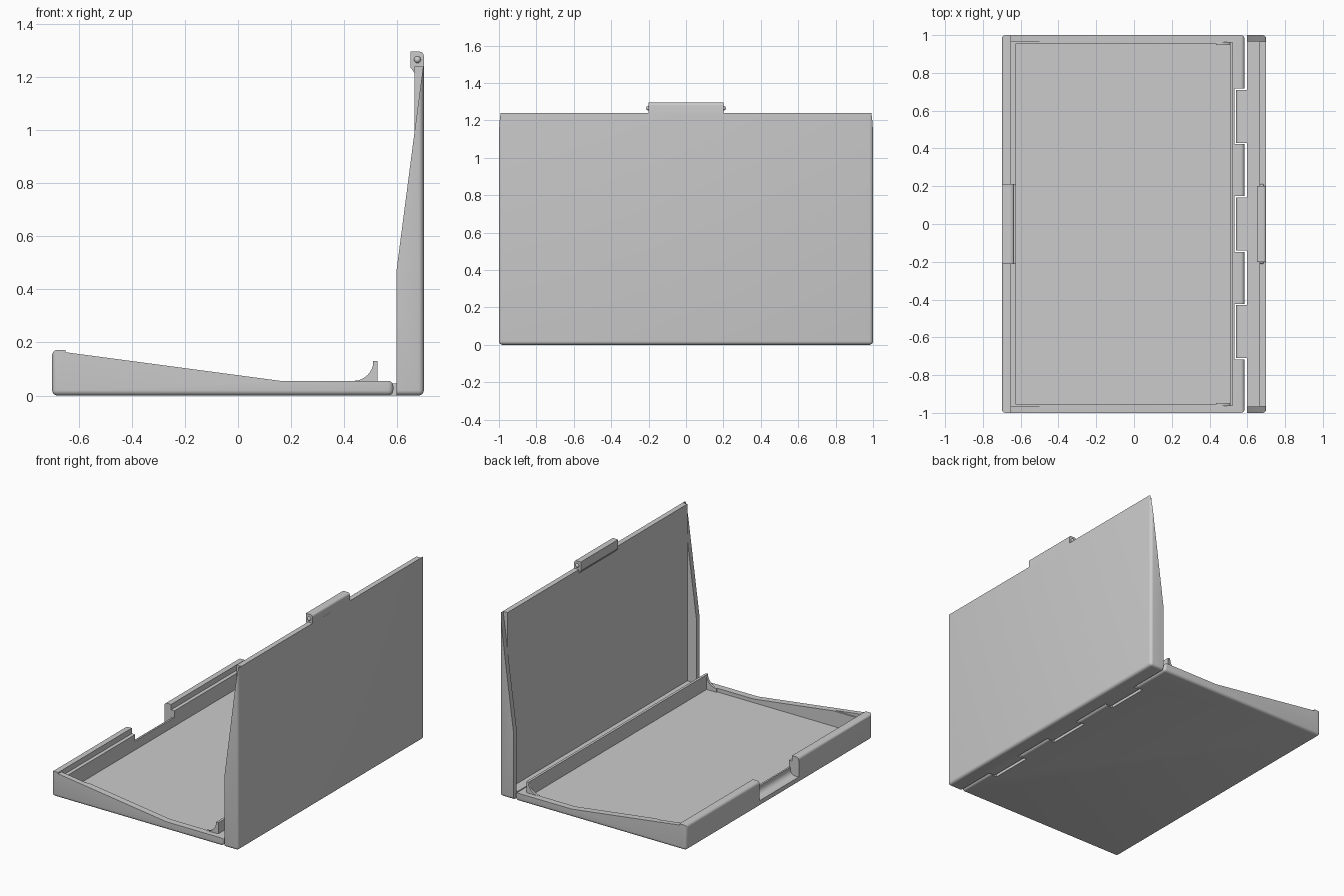
import bpy, bmesh, math
from mathutils import Vector

cube = bpy.data.objects.get("Cube")
if cube:
    bpy.data.objects.remove(cube, do_unlink=True)

grey = bpy.data.materials.new("plain grey")
grey.use_nodes = True
colour = (0.6, 0.6, 0.6, 1)
grey.diffuse_color = colour
grey.node_tree.nodes["Principled BSDF"].inputs["Base Color"].default_value = colour


def prism(name, profile, y0, y1, rounded=None, radius=0.02):
    """Extrude an xz profile along y, rounding the edges chosen by a rule."""
    bm = bmesh.new()
    face = bm.faces.new([bm.verts.new((x, y0, z)) for x, z in profile])
    ext = bmesh.ops.extrude_face_region(bm, geom=[face])
    bmesh.ops.translate(bm, vec=(0, y1 - y0, 0),
                        verts=[g for g in ext["geom"] if isinstance(g, bmesh.types.BMVert)])
    bmesh.ops.recalc_face_normals(bm, faces=bm.faces)
    if rounded:
        edges = [e for e in bm.edges if rounded(e.verts[0].co, e.verts[1].co)]
        bmesh.ops.bevel(bm, geom=edges, offset=radius, segments=5,
                        profile=0.5, affect='EDGES', clamp_overlap=True)
    mesh = bpy.data.meshes.new(name)
    bm.to_mesh(mesh)
    bm.free()
    mesh.materials.append(grey)
    ob = bpy.data.objects.new(name, mesh)
    bpy.context.collection.objects.link(ob)
    return ob


def box(name, x0, x1, y0, y1, z0, z1):
    return prism(name, [(x0, z0), (x1, z0), (x1, z1), (x0, z1)], y0, y1)


def arc(cx, cz, r, a0, a1, n=8):
    angles = [math.radians(a0 + (a1 - a0) * i / n) for i in range(n + 1)]
    return [(cx + r * math.cos(a), cz + r * math.sin(a)) for a in angles]


def cut(target, cutter):
    mod = target.modifiers.new("cut", 'BOOLEAN')
    mod.operation, mod.solver, mod.object = 'DIFFERENCE', 'EXACT', cutter
    bpy.context.view_layer.objects.active = target
    bpy.ops.object.modifier_apply(modifier=mod.name)
    bpy.data.objects.remove(cutter, do_unlink=True)


def smooth(ob):
    bpy.ops.object.select_all(action='DESELECT')
    ob.select_set(True)
    bpy.context.view_layer.objects.active = ob
    bpy.ops.object.shade_smooth_by_angle(angle=math.radians(30))


# Tray: wedge-sided body with rounded base, corners and outer rims
def tray_edges(a, b):
    base = max(a.z, b.z) < 0.001
    corner = abs(a.x - b.x) < 0.001 and abs(a.y - b.y) < 0.001 and (a.x < -0.69 or a.x > 0.58)
    rim = abs(a.x - b.x) < 0.001 and abs(a.y - b.y) > 1 and (a.x < -0.69 or a.x > 0.58)
    return base or corner or rim


tray = prism("tray", [(-0.7, 0), (0.585, 0), (0.585, 0.055), (0.16, 0.055),
                      (-0.65, 0.163), (-0.65, 0.172), (-0.7, 0.172)], -1, 1, tray_edges)
cut(tray, box("pocket", -0.625, 0.508, -0.955, 0.955, 0.03, 0.4))
cut(tray, box("pocket_ledge", -0.65, 0.3, -0.965, 0.965, 0.135, 0.4))

# Thumb notch with a curved floor
scoop = [(-0.75, 0.04)] + arc(-0.672, 0.075, 0.035, -90, 0) + \
        [(-0.637, 0.09), (-0.61, 0.09), (-0.61, 0.3), (-0.75, 0.3)]
cut(tray, prism("notch", scoop, -0.21, 0.21))

# Hinge recesses in the tray
tab_centres = (-0.57, 0, 0.57)
for y in tab_centres:
    cut(tray, box("recess", 0.533, 0.65, y - 0.147, y + 0.147, -0.1, 0.2))
smooth(tray)

# Upright card stop with a curved gusset at each end
box("card_stop", 0.508, 0.525, -0.96, 0.96, 0.04, 0.13)
curve = arc(0.435, 0.13, 0.075, -90, 0)
for name, y in (("right", -0.955), ("left", 0.955)):
    smooth(prism(name + "_stop_gusset", [(0.435, 0.03), (0.52, 0.03), (0.52, 0.13)] + curve[::-1],
                 y - 0.008, y + 0.008))


# Lid: upright panel with a bottom wall and tapering side walls
def lid_edges(a, b):
    base = max(a.z, b.z) < 0.001 and not (a.x < 0.6 and b.x < 0.6)
    corner = abs(a.z - b.z) > 1 and a.x > 0.69
    return base or corner


lid = prism("lid", [(0.597, 0), (0.7, 0), (0.7, 1.24), (0.597, 1.24)], -1, 1, lid_edges)
cut(lid, box("lid_hollow", 0.5, 0.665, -0.965, 0.965, 0.04, 1.5))
for y in (-1.035, 0.965):
    cut(lid, prism("taper", [(0.597, 0.47), (0.697, 1.24), (0.697, 1.4), (0.5, 1.4), (0.5, 0.47)],
                   y, y + 0.07))
smooth(lid)

# Hinge tabs reaching from the lid into the tray
for name, y in zip(("right", "middle", "left"), tab_centres):
    tab = [(0.62, 0)] + arc(0.5625, 0.0225, 0.0225, 270, 90) + [(0.62, 0.045)]
    smooth(prism(name + "_hinge_tab", tab, y - 0.14, y + 0.14))

# Latch on the lid's top edge, with a small round bump at each end
latch = prism("latch", [(0.65, 1.235), (0.665, 1.215), (0.6998, 1.215), (0.6998, 1.295), (0.65, 1.295)],
              -0.2, 0.2, lambda a, b: a.z > 1.29 and b.z > 1.29 and a.x > 0.69 and b.x > 0.69, 0.015)
smooth(latch)
for name, y in (("right", -0.2), ("left", 0.2)):
    bpy.ops.mesh.primitive_uv_sphere_add(segments=16, ring_count=8, radius=0.013,
                                         location=(0.676, y, 1.265))
    bump = bpy.context.object
    bump.name = name + "_latch_bump"
    bump.data.materials.append(grey)
    smooth(bump)
